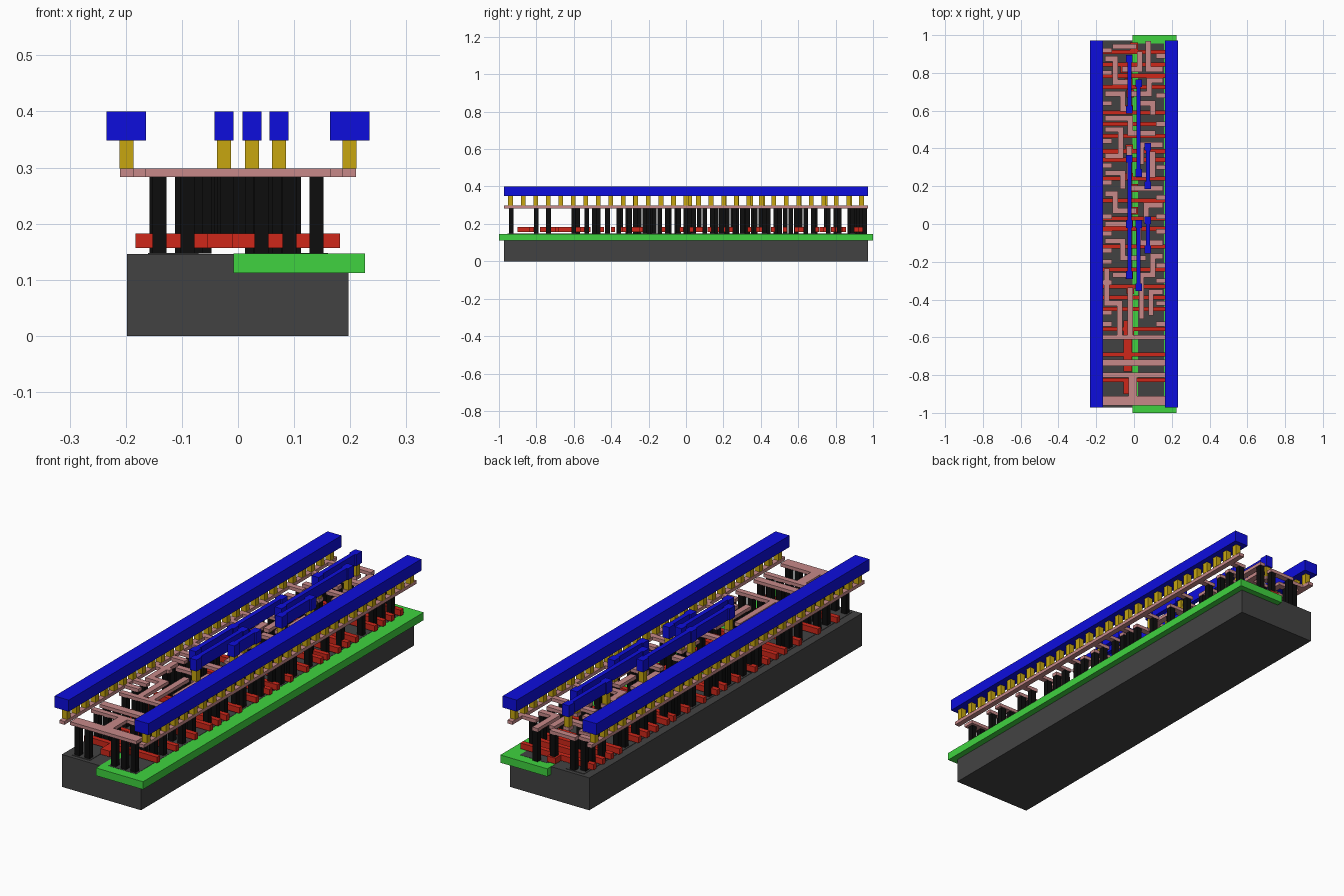
import bpy, bmesh

if "Cube" in bpy.data.objects:
    bpy.data.objects.remove(bpy.data.objects["Cube"])

W = 0.025  # contact and wire width


def material(name, rgb):
    m = bpy.data.materials.new(name)
    m.diffuse_color = (*rgb, 1)
    m.use_nodes = True
    m.node_tree.nodes["Principled BSDF"].inputs["Base Color"].default_value = m.diffuse_color
    return m


def layer(name, boxes, mat):
    """One object made of boxes given as (x0, x1, y0, y1, z0, z1)."""
    bm = bmesh.new()
    for x0, x1, y0, y1, z0, z1 in boxes:
        vs = bmesh.ops.create_cube(bm, size=1)["verts"]
        for v in vs:
            v.co.x = x0 if v.co.x < 0 else x1
            v.co.y = y0 if v.co.y < 0 else y1
            v.co.z = z0 if v.co.z < 0 else z1
    me = bpy.data.meshes.new(name)
    bm.to_mesh(me)
    bm.free()
    me.materials.append(mat)
    ob = bpy.data.objects.new(name, me)
    bpy.context.collection.objects.link(ob)
    return ob


def post(x, y, z0, z1, w=W):
    return (x - w / 2, x + w / 2, y - w / 2, y + w / 2, z0, z1)


def wire(points, z0, z1, w=W):
    """Boxes along an axis-aligned path."""
    h = w / 2
    return [(min(a[0], b[0]) - h, max(a[0], b[0]) + h,
             min(a[1], b[1]) - h, max(a[1], b[1]) + h, z0, z1)
            for a, b in zip(points, points[1:])]


dark = material("dark_grey", (0.055, 0.055, 0.055))
green = material("green", (0.05, 0.65, 0.05))
red = material("red", (0.62, 0.02, 0.01))
black = material("black", (0.004, 0.004, 0.004))
pink = material("pink", (0.57, 0.25, 0.25))
gold = material("gold", (0.57, 0.38, 0.005))
blue = material("blue", (0.004, 0.004, 0.72))

# base block, well and active areas
layer("substrate", [(-0.198, 0.197, -0.972, 0.972, 0, 0.146)], dark)
layer("well", [(-0.008, 0.226, -1, 1, 0.112, 0.147)], green)
layer("active_areas", [(-0.16, -0.07, -0.955, 0.955, 0.14, 0.148),
                       (0.022, 0.16, -0.955, 0.955, 0.14, 0.148)], dark)

# local wiring paths, upper, middle and lower part of the cell
upper = [
    [(-.1, .94), (0, .94)],
    [(.075, .955), (.075, .82), (.14, .82)],
    [(-.14, .875), (-.1, .875), (-.1, .75), (-.03, .75)],
    [(.03, .9), (.03, .82), (-.05, .82)],
    [(.14, .76), (.08, .76), (.08, .69), (-.02, .69)],
    [(-.14, .69), (-.06, .69), (-.06, .61), (-.025, .61)],
    [(.04, .64), (.1, .64), (.1, .59)],
    [(-.14, .56), (-.02, .56), (-.02, .48), (.1, .48)],
    [(-.14, .5), (-.07, .5), (-.07, .36), (-.14, .36)],
    [(.14, .42), (.04, .42), (.04, .33)],
]
middle = [
    [(-.14, .27), (-.06, .27), (-.06, .2)],
    [(.1, .37), (.1, .26), (.025, .26)],
    [(-.025, .4), (-.025, .25)],
    [(.14, .19), (0, .19)],
    [(-.14, .16), (-.1, .16), (-.1, .07), (0, .07)],
    [(.14, .1), (.065, .1), (.065, .02)],
    [(-.14, 0), (-.025, 0)],
    [(.025, 0), (.025, -.1), (.14, -.1)],
    [(-.14, -.09), (-.06, -.09), (-.06, -.18), (.05, -.18)],
]
lower = [
    [(.14, -.17), (.1, -.17), (.1, -.27), (.04, -.27), (.04, -.49)],
    [(-.1, -.27), (-.025, -.27)],
    [(-.145, -.25), (-.145, -.42), (-.075, -.42), (-.075, -.58)],
    [(-.02, -.35), (-.02, -.58)],
    [(.14, -.36), (.09, -.36), (.09, -.47)],
]
tap_left = [.92, .8, .64, .44, .31, .22, .04, -.05, -.14, -.2, -.31, -.47, -.53]
tap_right = [.89, .68, .53, .3, .14, .04, -.04, -.22, -.3, -.42, -.53]
output_bars = [(-.935, .05), (-.8, .025), (-.735, .035), (-.6, .025)]
Z0, Z1 = 0.283, 0.298
local, contacts, pads = [], [], []


def contact(x, y):
    """Contact pillar; in the middle strip it lands on a gate pad."""
    on_gate = -0.06 < x < 0.022
    contacts.append(post(x, y, 0.17 if on_gate else 0.147, Z0))
    if on_gate:
        pads.append(post(x, y, 0.157, 0.183, 0.042))


for path in upper + middle + lower:
    local += wire(path, Z0, Z1, 0.028)
    for p in (path[0], path[-1]):
        contact(*p)
for side, taps in ((-1, tap_left), (1, tap_right)):
    local.append((side * .198 - W / 2, side * .198 + W / 2, -.972, .972, Z0, Z1))
    for y in taps:
        local += wire([(side * .198, y), (side * .13, y)], Z0, Z1)
        contact(side * .14, y)

# wide output drivers at the front
for y, h in output_bars:
    local.append((-.165, .165, y - h / 2, y + h / 2, Z0, Z1))
    for x in (-.14, -.09, .042, .092, .14):
        contact(x, y)
local.append((-.03, .015, -.94, -.79, Z0, Z1))
layer("local_wiring", local, pink)
layer("contact_pillars", contacts, black)

# gates crossing the cell, joined by a strip at the front
gate_y = [.91, .845, .785, .725, .59, .53, .465, .385, .34, .24, .125, .03,
          -.025, -.12, -.24, -.33, -.39, -.45, -.555, -.69, -.825]
gates = [(-.183, .182, y - .011, y + .011, .157, .183) for y in gate_y]
gates.append((-.055, -.01, -.78, -.51, .157, .183))
gates.append((-.055, -.01, -.9, -.825, .157, .183))
layer("gates", gates + pads, red)

# upper metal: two power rails and the short links with end pads
links = [(-.025, (.875, .605)), (.025, (.745, .27)), (.073, (.41, .205)),
         (-.025, (.345, 0, -.27)), (.025, (0, -.335)), (.073, (.02, -.135))]
M0, M1 = 0.348, 0.4
posts, metal = [], []
for x, ys in links:
    metal.append((x - .0105, x + .0105, ys[-1], ys[0], M0, M1))
    for y in ys:
        metal.append((x - .017, x + .017, y - .02, y + .02, M0, M1))
        posts.append(post(x, y, Z1, M0))
        # small landing patch under each post
        local.append(post(x, y, Z0, Z1, .03))
layer("metal_links", metal, blue)
layer("link_landings", local[-len(posts):], pink)
layer("link_posts", posts, gold)

for name, side in (("left", -1), ("right", 1)):
    c = side * 0.199
    layer(name + "_rail", [(c - .035, c + .035, -.972, .972, M0, M1)], blue)
    layer(name + "_rail_posts",
          [post(c, (i - 14) * 0.067, Z1, M0) for i in range(29)], gold)
